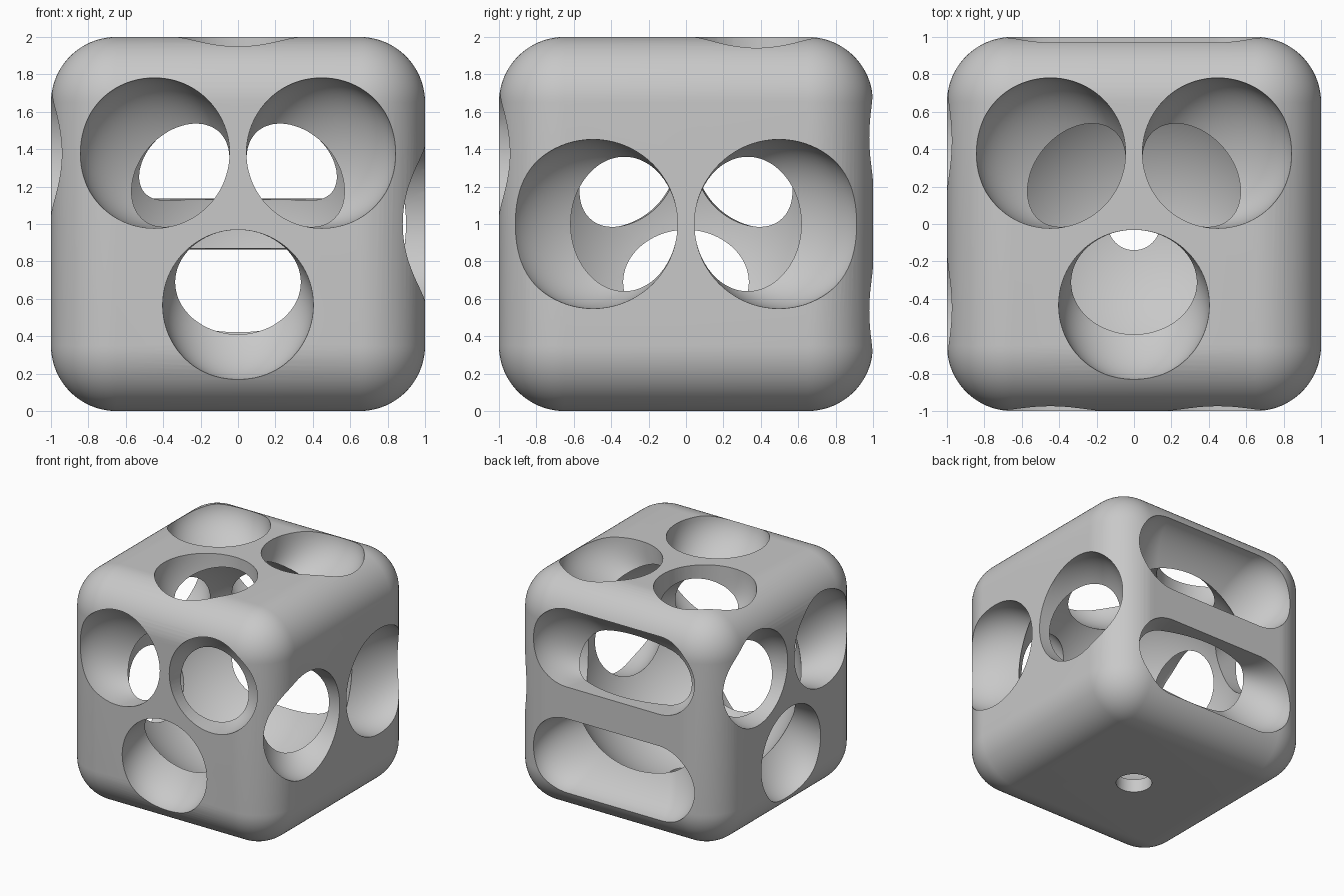
import bpy
import bmesh
import math
from mathutils import Matrix, Vector

old = bpy.data.objects.get("Cube")
if old:
    bpy.data.objects.remove(old, do_unlink=True)

CENTRE = Vector((0, 0, 1))
BOWL_DEPTH = 0.43

grey = bpy.data.materials.new("plain grey")
grey.use_nodes = True
colour = (0.58, 0.58, 0.58, 1)
grey.diffuse_color = colour
grey.node_tree.nodes["Principled BSDF"].inputs["Base Color"].default_value = colour


def new_object(name, bm):
    bmesh.ops.recalc_face_normals(bm, faces=bm.faces)
    mesh = bpy.data.meshes.new(name)
    bm.to_mesh(mesh)
    bm.free()
    mesh.materials.append(grey)
    obj = bpy.data.objects.new(name, mesh)
    bpy.context.collection.objects.link(obj)
    obj.location = CENTRE
    return obj


def apply_modifier(obj, mod):
    bpy.context.view_layer.objects.active = obj
    bpy.ops.object.modifier_apply(modifier=mod.name)


def cut(body, cutter):
    cutter.hide_render = True
    mod = body.modifiers.new("cut", 'BOOLEAN')
    mod.operation = 'DIFFERENCE'
    mod.solver = 'EXACT'
    mod.object = cutter
    apply_modifier(body, mod)
    bpy.data.objects.remove(cutter, do_unlink=True)


def ball_points():
    """Points of a unit ball."""
    bm = bmesh.new()
    bmesh.ops.create_uvsphere(bm, u_segments=80, v_segments=40, radius=1)
    points = [v.co.copy() for v in bm.verts]
    bm.free()
    return points


UNIT_BALL = ball_points()


def bowl(name, out, offsets, radius):
    """Hull of bowls on one face; each bends towards the cube centre as it deepens."""
    bm = bmesh.new()
    for offset in offsets:
        for p in UNIT_BALL:
            height = p.dot(out)
            depth = -height * BOWL_DEPTH
            bend = 1 - 2.5 * max(depth, 0) ** 2
            bm.verts.new(out * (1 - depth) + offset * bend + (p - out * height) * radius)
    bmesh.ops.convex_hull(bm, input=bm.verts[:])
    loose = [v for v in bm.verts if not v.link_faces]
    bmesh.ops.delete(bm, geom=loose, context='VERTS')
    return new_object(name, bm)


# Rounded cube body
bm = bmesh.new()
bmesh.ops.create_cube(bm, size=2)
body = new_object("rounded_cube", bm)
bevel = body.modifiers.new("round", 'BEVEL')
bevel.width = 0.35
bevel.segments = 20
apply_modifier(body, bevel)

# Large round chamber that leaves a thin wall
bm = bmesh.new()
bmesh.ops.create_uvsphere(bm, u_segments=96, v_segments=48, radius=0.9)
cut(body, new_object("chamber_cutter", bm))

# Faces as (outward, across, up)
X, Y, Z = Vector((1, 0, 0)), Vector((0, 1, 0)), Vector((0, 0, 1))
three_hole_faces = [(-Y, X, Z), (-X, Y, Z), (Z, X, Y)]

# Three bowl-shaped holes on the front, the -x side and the top
for out, across, up in three_hole_faces:
    for u, v in ((-0.448, 0.38), (0.448, 0.38), (0, -0.434)):
        cut(body, bowl("bowl_cutter", out, [across * u + up * v], 0.403))

# Two larger bowls on the +x side, two long rounded slots on the back
for sign in (-1, 1):
    cut(body, bowl("side_bowl_cutter", X, [Y * 0.497 * sign], 0.452))
    ends = [Z * 0.465 * sign + X * u for u in (-0.44, 0.44)]
    cut(body, bowl("slot_cutter", Y, ends, 0.328))

# Small drain hole in the base
bm = bmesh.new()
bmesh.ops.create_cone(bm, cap_ends=True, segments=64, radius1=0.14, radius2=0.14, depth=0.7,
                      matrix=Matrix.Translation(-Z * 0.9))
cut(body, new_object("drain_cutter", bm))

# Smooth shading with crisp hole rims
bpy.ops.object.select_all(action='DESELECT')
body.select_set(True)
bpy.context.view_layer.objects.active = body
bpy.ops.object.shade_smooth_by_angle(angle=math.radians(30))
